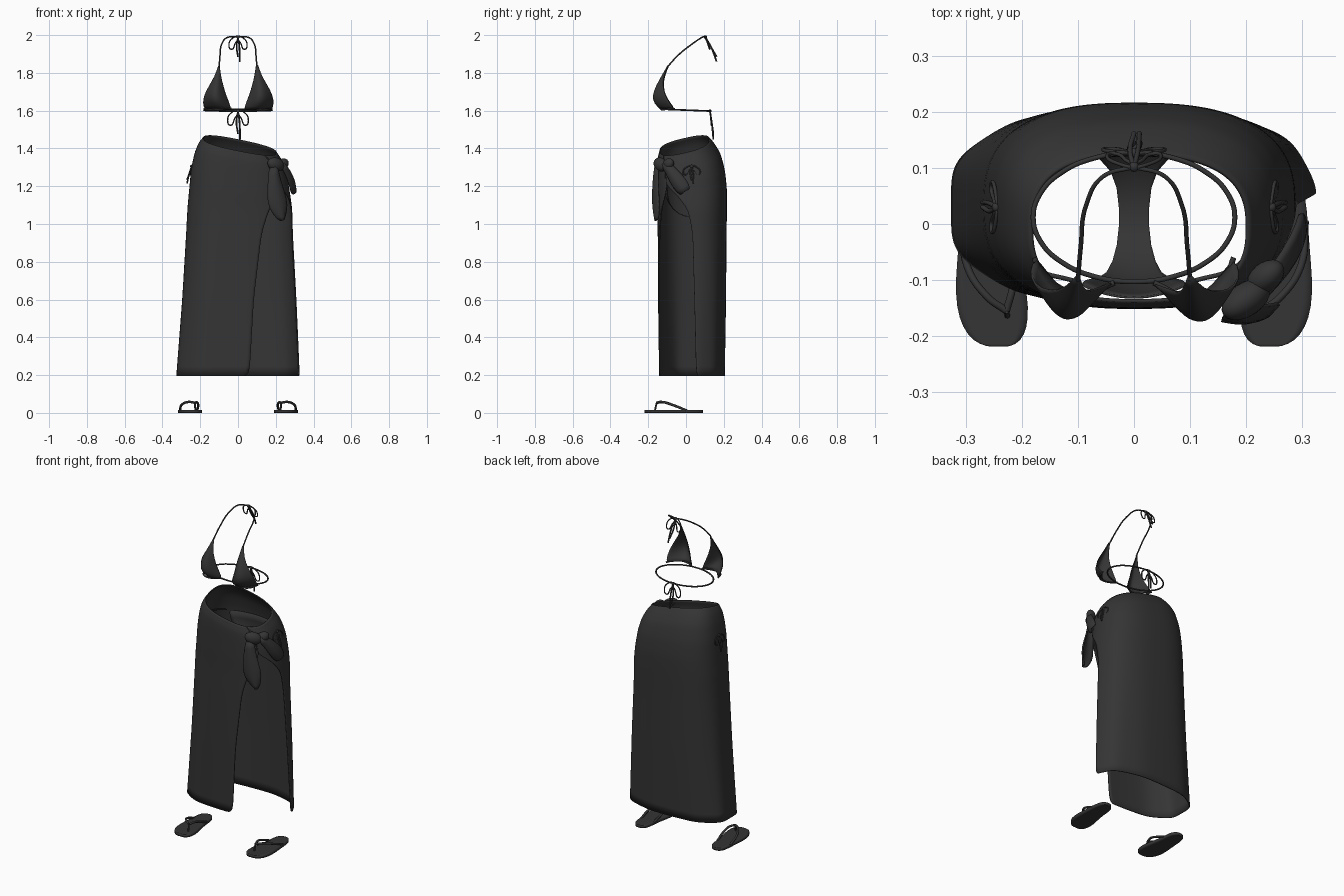
import bpy, math
from mathutils import Vector

if "Cube" in bpy.data.objects:
    bpy.data.objects.remove(bpy.data.objects["Cube"])


def material(name, value):
    m = bpy.data.materials.new(name)
    m.use_nodes = True
    m.diffuse_color = (value, value, value, 1)
    m.node_tree.nodes["Principled BSDF"].inputs["Base Color"].default_value = m.diffuse_color
    return m


black = material("charcoal black", 0.035)


def activate(ob):
    bpy.ops.object.select_all(action='DESELECT')
    ob.select_set(True)
    bpy.context.view_layer.objects.active = ob


def finish(ob):
    activate(ob)
    bpy.ops.object.shade_smooth_by_angle(angle=math.radians(50))


def loft(name, rows, thickness=0.004, levels=1):
    """Skin a sheet through rows of points, then thicken it."""
    n = len(rows[0])
    faces = [(i * n + j, i * n + j + 1, (i + 1) * n + j + 1, (i + 1) * n + j)
             for i in range(len(rows) - 1) for j in range(n - 1)]
    me = bpy.data.meshes.new(name)
    me.from_pydata([p for r in rows for p in r], [], faces)
    me.materials.append(black)
    ob = bpy.data.objects.new(name, me)
    bpy.context.collection.objects.link(ob)
    sub = ob.modifiers.new("smooth", 'SUBSURF')
    sub.levels = sub.render_levels = levels
    ob.modifiers.new("cloth", 'SOLIDIFY').thickness = thickness
    finish(ob)
    return ob


def cord(name, points, radius=0.004, closed=False):
    """Round string through the points."""
    cu = bpy.data.curves.new(name, 'CURVE')
    cu.dimensions = '3D'
    cu.bevel_depth, cu.bevel_resolution, cu.resolution_u = radius, 2, 8
    cu.use_fill_caps = True
    sp = cu.splines.new('BEZIER')
    sp.bezier_points.add(len(points) - 1)
    for b, p in zip(sp.bezier_points, points):
        b.co = p
        b.handle_left_type = b.handle_right_type = 'AUTO'
    sp.use_cyclic_u = closed
    cu.materials.append(black)
    ob = bpy.data.objects.new(name, cu)
    bpy.context.collection.objects.link(ob)
    activate(ob)
    bpy.ops.object.convert(target='MESH')
    finish(bpy.context.object)


def blob(name, loc, scale, rot=(0, 0, 0)):
    bpy.ops.mesh.primitive_uv_sphere_add(segments=20, ring_count=12, location=loc, rotation=rot)
    ob = bpy.context.object
    ob.name = name
    ob.scale = scale
    ob.data.materials.append(black)
    finish(ob)


def ribbon(name, path, across, bulge):
    """Cloth tail; path holds (x, y, z, half width)."""
    rows = []
    for *p, w in path:
        rows.append([Vector(p) + Vector(across) * w * k + Vector(bulge) * (1 - k * k)
                     for k in (-1, -0.5, 0, 0.5, 1)])
    loft(name, rows, 0.008)


def bow(name, knot, out, back, drop):
    """Two loops and two tails hanging from a knot."""
    k, out, back, down = Vector(knot), Vector(out), Vector(back), Vector((0, 0, -drop))
    for s, side in ((-1, "right"), (1, "left")):
        loop = [(0, 0, 0), (0.6, 0.1, 0.05), (1, 0.3, 0.3), (0.75, 0.4, 0.5), (0.3, 0.2, 0.25)]
        cord(f"{name}_{side}_loop", [k + out * s * a + back * b + down * c for a, b, c in loop],
             0.0035, True)
        tail = [(0, 0, 0), (0.15, 0.5, 0.4), (0.1 + 0.1 * s, 1, 0.9 + 0.1 * s)]
        cord(f"{name}_{side}_tail", [k + out * s * a + back * b + down * c for a, b, c in tail], 0.0045)
    blob(name + "_knot", k, (0.009, 0.009, 0.009))


# Wrap skirt: height, right, left, front, back, then the two slit edges (x of front, y of side)
profile = [(0.195, 0.33, 0.325, -0.142, 0.205, 0.06, 0.055),
           (0.6, 0.297, 0.308, -0.148, 0.212, 0.083, 0.045),
           (0.95, 0.275, 0.29, -0.15, 0.215, 0.125, 0.035),
           (1.08, 0.268, 0.288, -0.15, 0.217, 0.165, 0.01),
           (1.17, 0.258, 0.278, -0.152, 0.217, 0.205, -0.045),
           (1.25, 0.25, 0.268, -0.152, 0.208, 0.215, -0.11),
           (1.33, 0.232, 0.25, -0.152, 0.185, 0.2, -0.11),
           (1.38, 0.212, 0.232, -0.15, 0.155, 0.18, -0.115),
           (1.42, 0.185, 0.205, -0.14, 0.125, 0.15, -0.12)]
POWER = 2.6


def skirt_row(z, xr, xl, yf, yb, xe, ye, n=56):
    mid = (yf + yb) / 2
    half = yb - mid
    end = math.asin((xe / xl) ** (POWER / 2))
    t = (mid - ye) / half
    start = math.acos(math.copysign(abs(t) ** (POWER / 2), t))
    row = []
    for i in range(n + 1):
        a = start + (end + math.tau - start) * i / n
        s, c = math.sin(a), math.cos(a)
        fold = 1 + 0.012 * math.sin(9 * a) * max(0, 1 - z)
        x = math.copysign(abs(s) ** (2 / POWER), s) * (xl if s > 0 else xr) * fold
        y = mid - math.copysign(abs(c) ** (2 / POWER), c) * half * fold
        tilt = min(1, max(0, (z - 1.05) / 0.35))
        row.append((x, y, z + tilt * (0.23 * y - 0.2 * x)))
    return row


rows = []
for p, q in zip(profile, profile[1:]):
    steps = 4 if q[0] < 1 else 2
    rows += [skirt_row(*[a + (b - a) * k / steps for a, b in zip(p, q)]) for k in range(steps)]
rows.append(skirt_row(*profile[-1]))
loft("wrap_skirt", rows, 0.006)

# Skirt knot and its hanging tails
blob("skirt_knot", (0.2, -0.135, 1.315), (0.05, 0.03, 0.036), (0, 0.3, 0.6))
blob("skirt_knot_fold", (0.235, -0.095, 1.315), (0.04, 0.026, 0.03), (0, -0.5, 0.7))
ribbon("skirt_front_tail", [(0.185, -0.145, 1.3, 0.02), (0.19, -0.155, 1.22, 0.03),
                            (0.205, -0.155, 1.12, 0.052), (0.22, -0.15, 1.06, 0.035),
                            (0.23, -0.145, 1.02, 0.006)], (1, 0.3, 0.2), (0.008, -0.016, 0))
ribbon("skirt_side_tail", [(0.225, -0.11, 1.32, 0.018), (0.26, -0.07, 1.27, 0.03),
                           (0.283, -0.03, 1.21, 0.042), (0.287, 0, 1.17, 0.03)],
       (0.2, 0.8, 0.5), (0.016, -0.008, 0))

# Triangle cups: height, outer x, inner x, outer edge y, inner edge y, foremost y
cup = [(1.608, 0.178, 0.035, -0.06, -0.105, -0.13), (1.64, 0.187, 0.045, -0.085, -0.11, -0.168),
       (1.68, 0.181, 0.062, -0.11, -0.115, -0.176), (1.73, 0.155, 0.077, -0.122, -0.122, -0.156),
       (1.78, 0.124, 0.09, -0.117, -0.117, -0.128), (1.84, 0.104, 0.097, -0.092, -0.092, -0.093)]
for s, side in ((-1, "right"), (1, "left")):
    rows = []
    for z, xo, xi, yo, yi, yf in cup:
        row = []
        for i in range(11):
            u = i / 10
            y = yo + (yi - yo) * u
            row.append((s * (xo + (xi - xo) * u), y + (yf - (yo + yi) / 2) * math.sin(math.pi * u), z))
        rows.append(row)
    loft(f"{side}_cup", rows)
    cord(f"{side}_neck_string", [(s * 0.1, -0.1, 1.83), (s * 0.095, -0.04, 1.895),
                                 (s * 0.085, 0.035, 1.955), (s * 0.055, 0.085, 1.988),
                                 (0, 0.102, 1.992)])
    cord(f"{side}_cup_hem", [(s * 0.178, -0.06, 1.61), (s * 0.155, -0.115, 1.607),
                             (s * 0.105, -0.132, 1.607), (s * 0.035, -0.105, 1.612)], 0.005)

# Chest string and bows
ring = [math.tau * i / 16 for i in range(16)]
cord("chest_string", [(0.18 * math.sin(a), 0.012 - 0.115 * math.cos(a), 1.607 - 0.009 * (1 - math.cos(a)) / 2)
                      for a in ring], 0.0045, True)
bow("neck_bow", (0, 0.102, 1.99), (0.048, 0, 0), (0, 0.06, 0), 0.13)
bow("back_bow", (0, 0.127, 1.598), (0.055, 0, 0), (0, 0.018, 0), 0.15)

# Swim brief: y, height, half width from front waist, under, to back waist
brief = [(-0.13, 1.27, 0.1), (-0.12, 1.19, 0.075), (-0.095, 1.11, 0.048), (-0.04, 1.05, 0.028),
         (0.03, 1.035, 0.025), (0.1, 1.06, 0.035), (0.165, 1.12, 0.085), (0.19, 1.2, 0.14),
         (0.17, 1.29, 0.17)]
loft("swim_brief", [[(w * k / 4, y - 0.2 * y * (k / 4) ** 2 * (w > 0.05), z) for k in range(-4, 5)]
                    for y, z, w in brief])
for s, side in ((-1, "right"), (1, "left")):
    cord(f"{side}_hip_string", [(s * 0.1, -0.104, 1.27), (s * 0.19, -0.07, 1.28), (s * 0.235, 0.03, 1.29),
                                (s * 0.215, 0.1, 1.292), (s * 0.17, 0.136, 1.29)])
    bow(f"{side}_hip_bow", (s * 0.245, 0.03, 1.305), (0, 0.045, 0), (s * 0.025, 0, 0), 0.09)

# Flip-flops: length position, inner x, outer x of the sole
sole = [(-0.219, 0.222, 0.262), (-0.21, 0.202, 0.287), (-0.185, 0.191, 0.306), (-0.15, 0.188, 0.317),
        (-0.1, 0.195, 0.319), (-0.04, 0.21, 0.313), (0.03, 0.215, 0.309), (0.065, 0.221, 0.302),
        (0.083, 0.235, 0.29), (0.089, 0.252, 0.273)]
for s, side in ((-1, "right"), (1, "left")):
    ob = loft(f"{side}_sandal_sole", [[(s * (a + (b - a) * k / 4), y, 0.008) for k in range(5)]
                                      for y, a, b in sole], 0.016)
    ob.modifiers["cloth"].offset = 0
    post = (s * 0.228, -0.155, 0.054)
    cord(f"{side}_toe_post", [(s * 0.226, -0.165, 0.01), post], 0.005)
    cord(f"{side}_outer_strap", [post, (s * 0.262, -0.13, 0.058), (s * 0.298, -0.075, 0.043),
                                 (s * 0.306, 0.005, 0.012)], 0.0065)
    cord(f"{side}_inner_strap", [post, (s * 0.217, -0.115, 0.056), (s * 0.211, -0.07, 0.042),
                                 (s * 0.217, 0.005, 0.012)], 0.0065)
